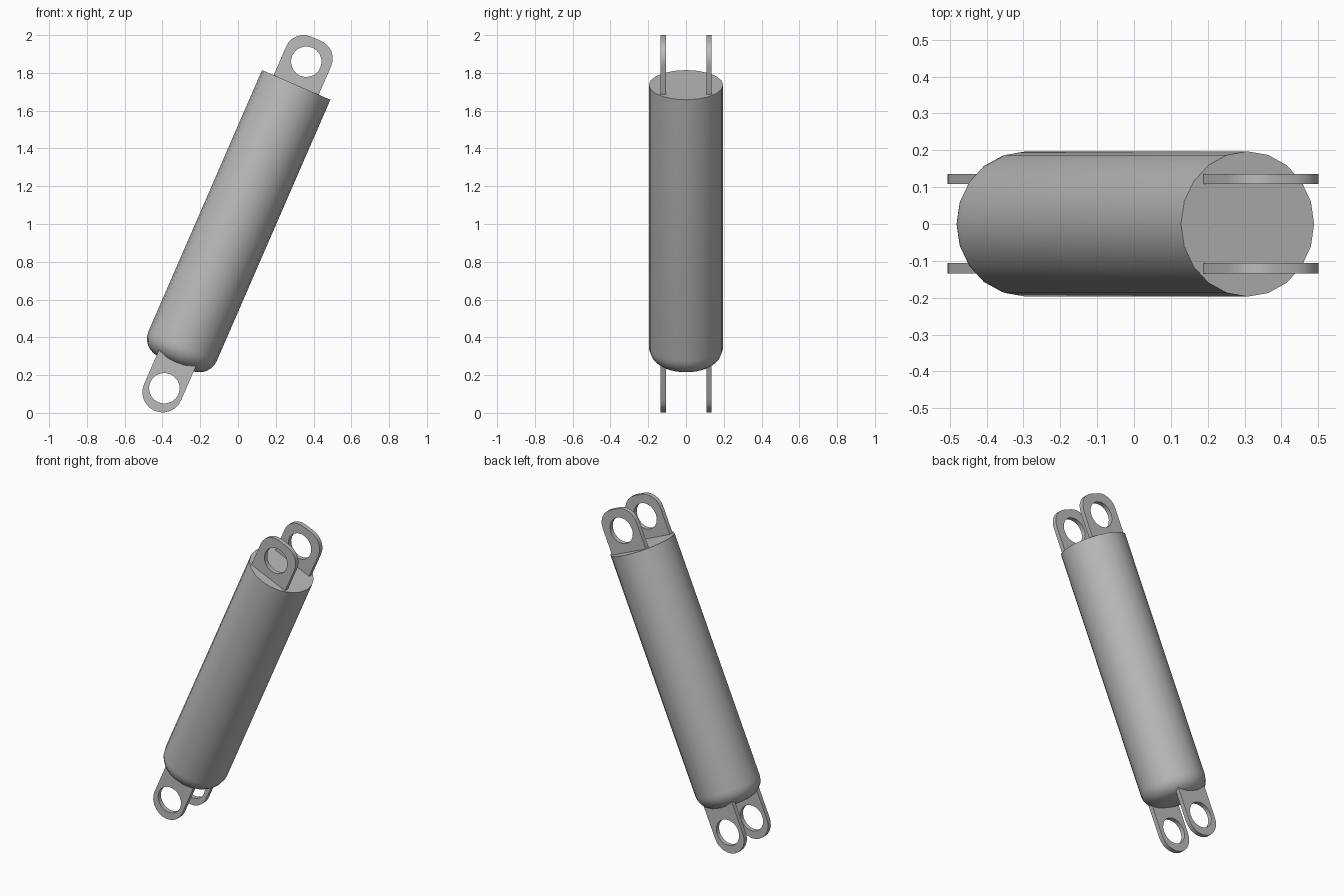
import bpy, bmesh
from math import sin, cos, pi, radians
from mathutils import Matrix

if "Cube" in bpy.data.objects:
    bpy.data.objects.remove(bpy.data.objects["Cube"], do_unlink=True)

steel = bpy.data.materials.new("grey_steel")
steel.use_nodes = True
GREY = (0.5, 0.5, 0.5, 1)
steel.diffuse_color = GREY
steel.node_tree.nodes["Principled BSDF"].inputs["Base Color"].default_value = GREY

# Local z runs along the leaning cylinder, local x across it
LEAN = (Matrix.Translation((0, 0, 1)) @ Matrix.Rotation(radians(23.5), 4, 'Y')
        @ Matrix.Translation((-0.011, 0, 0)))


def finish(name, bm):
    bmesh.ops.recalc_face_normals(bm, faces=bm.faces)
    bm.transform(LEAN)
    mesh = bpy.data.meshes.new(name)
    bm.to_mesh(mesh)
    bm.free()
    mesh.materials.append(steel)
    obj = bpy.data.objects.new(name, mesh)
    bpy.context.collection.objects.link(obj)
    bpy.ops.object.select_all(action='DESELECT')
    obj.select_set(True)
    bpy.context.view_layer.objects.active = obj
    bpy.ops.object.shade_smooth_by_angle(angle=radians(35))


def arc(cx, cz, r, start, end, steps):
    return [(cx + r * cos(start + (end - start) * i / steps),
             cz + r * sin(start + (end - start) * i / steps)) for i in range(steps + 1)]


# Cylinder body: flat top, rounded lower rim
def body(radius=0.197, top=0.798, bottom=-0.81, fillet=0.1, sides=20):
    bm = bmesh.new()
    profile = [(radius, top)] + arc(radius - fillet, bottom + fillet, fillet, 0, -pi / 2, 6)
    rings = [[bm.verts.new((r * cos(2 * pi * k / sides), r * sin(2 * pi * k / sides), z))
              for k in range(sides)] for r, z in profile]
    for a, b in zip(rings, rings[1:]):
        for k in range(sides):
            n = (k + 1) % sides
            bm.faces.new((a[k], a[n], b[n], b[k]))
    bm.faces.new(rings[0])
    bm.faces.new(rings[-1])
    finish("cylinder_body", bm)


# Eye plate: rounded end with a round hole, extruded along y
def lug(name, y, end, half, corner, centre, hole_z, base, hole=0.081, thick=0.028):
    bm = bmesh.new()
    flat = half - corner
    outline = [(half, base)]
    outline += arc(flat, centre, corner, 0, pi / 2, 6)
    outline += arc(-flat, centre, corner, pi / 2, pi, 6)[0 if flat > 0.001 else 1:]
    outline += [(-half, base)]
    edges = []
    for loop in (outline, arc(0, hole_z, hole, 0, 2 * pi, 20)[:-1]):
        vs = [bm.verts.new((x, y - thick / 2, z * end)) for x, z in loop]
        edges += [bm.edges.new((v, vs[(i + 1) % len(vs)])) for i, v in enumerate(vs)]
    bmesh.ops.triangle_fill(bm, edges=edges, use_beauty=True)
    out = bmesh.ops.extrude_face_region(bm, geom=bm.faces[:], use_keep_orig=True)
    bmesh.ops.translate(bm, vec=(0, thick, 0),
                        verts=[g for g in out["geom"] if isinstance(g, bmesh.types.BMVert)])
    finish(name, bm)


body()
for side, y in (("front", -0.12), ("back", 0.122)):
    lug(f"upper_{side}_lug", y, 1, 0.13, 0.1, 0.964, 0.932, 0.797)
    lug(f"lower_{side}_lug", y, -1, 0.107, 0.107, 0.976, 0.953, 0.7)
